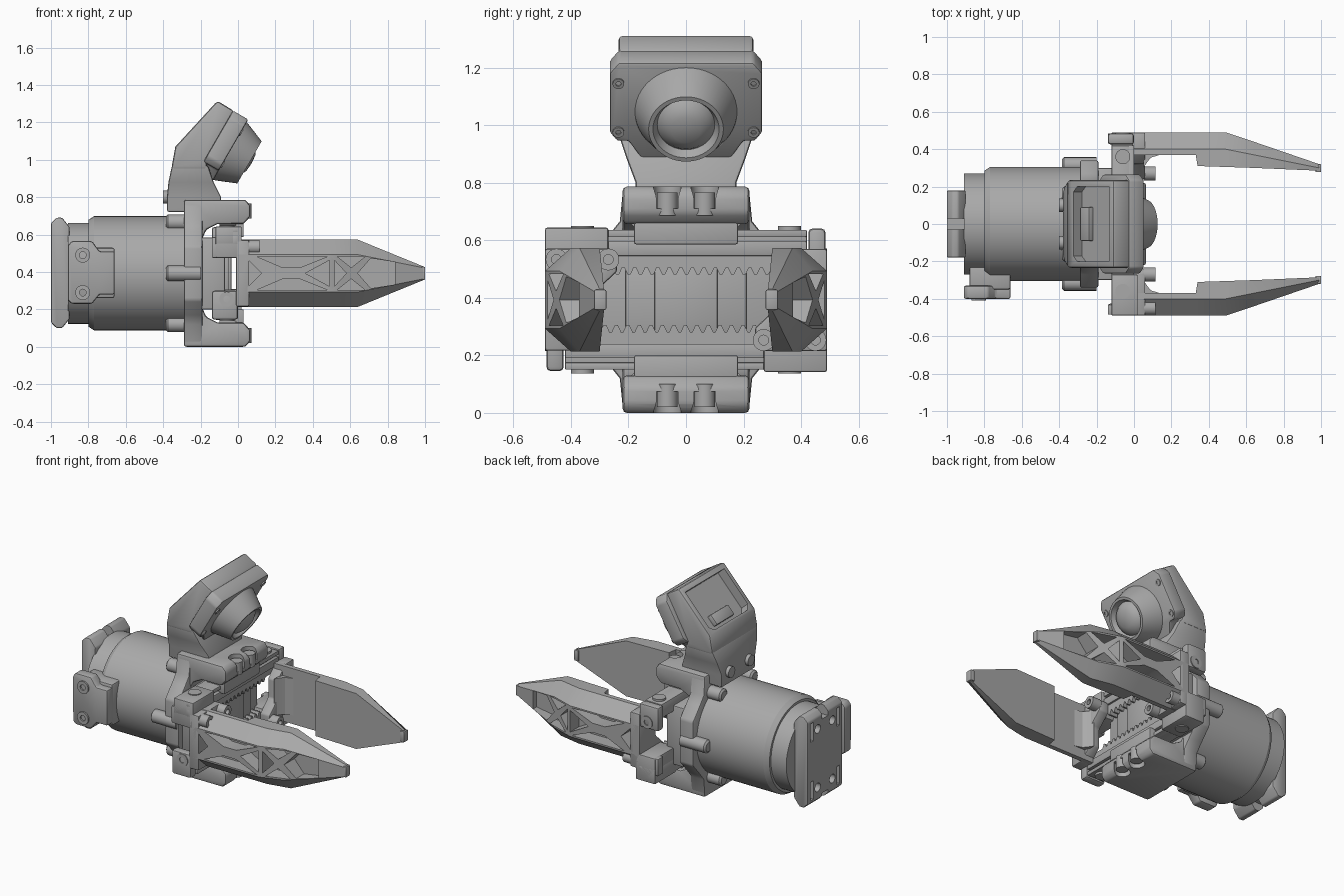
import bpy, bmesh, math
from mathutils import Matrix, Vector

if "Cube" in bpy.data.objects:
    bpy.data.objects.remove(bpy.data.objects["Cube"])

GREY = bpy.data.materials.new("machined grey")
GREY.use_nodes = True
GREY.diffuse_color = (0.4, 0.4, 0.4, 1)
GREY.node_tree.nodes["Principled BSDF"].inputs["Base Color"].default_value = (0.4, 0.4, 0.4, 1)


def frame(a, b, origin=(0, 0, 0)):
    """Drawing plane with axes a and b; depth runs along their cross product."""
    a, b = Vector(a).normalized(), Vector(b).normalized()
    m = Matrix((a, b, a.cross(b))).transposed().to_4x4()
    m.translation = origin
    return m


TOP = frame((1, 0, 0), (0, 1, 0))       # depth +z
SIDE = frame((1, 0, 0), (0, 0, 1))      # depth -y
FACE = frame((0, 1, 0), (0, 0, 1))      # depth +x
MID = 0.393
# half turn about the gripper axis
TURN = Matrix.Translation((0, 0, 2 * MID)) @ Matrix.Rotation(math.pi, 4, 'X')


def make(name, rings, fr=None, bevel=0):
    """Skin a list of equal closed rings and cap both ends."""
    bm = bmesh.new()
    fr = fr or Matrix()
    loops = [[bm.verts.new(fr @ Vector(p)) for p in ring] for ring in rings]
    n = len(loops[0])
    for lo, hi in zip(loops, loops[1:]):
        for i in range(n):
            j = (i + 1) % n
            bm.faces.new((lo[i], lo[j], hi[j], hi[i]))
    bm.faces.new(loops[0])
    bm.faces.new(loops[-1])
    bmesh.ops.remove_doubles(bm, verts=bm.verts, dist=1e-5)
    bmesh.ops.recalc_face_normals(bm, faces=bm.faces)
    me = bpy.data.meshes.new(name)
    bm.to_mesh(me)
    bm.free()
    me.materials.append(GREY)
    ob = bpy.data.objects.new(name, me)
    bpy.context.collection.objects.link(ob)
    if bevel:
        mod = ob.modifiers.new("edge", 'BEVEL')
        mod.width, mod.segments, mod.angle_limit = bevel, 2, 0.6
    return ob


def prism(name, pts, fr, c0, c1, bevel=0):
    return make(name, [[(a, b, c) for a, b in pts] for c in (c0, c1)], fr, bevel)


def box(name, x, y, z, bevel=0):
    return prism(name, [(x[0], y[0]), (x[1], y[0]), (x[1], y[1]), (x[0], y[1])], TOP, *z, bevel)


def lathe(name, profile, fr, at=(0, 0), seg=32):
    ang = [2 * math.pi * i / seg for i in range(seg)]
    rings = [[(at[0] + r * math.cos(t), at[1] + r * math.sin(t), c) for t in ang]
             for r, c in profile]
    return make(name, rings, fr)


def rod(name, fr, at, r, c0, c1, seg=32):
    return lathe(name, [(r, c0), (r, c1)], fr, at, seg)


def screw(name, fr, at, r, c0, c1):
    """Socket-head screw with a recessed drive."""
    s, d = r * 0.45, c1 - min(0.02, (c1 - c0) / 2)
    return lathe(name, [(r, c0), (r, c1), (s, c1), (s, d)], fr, at, 20)


def cut(ob, cutters):
    for c in cutters:
        mod = ob.modifiers.new("cut", 'BOOLEAN')
        mod.operation, mod.solver, mod.object = 'DIFFERENCE', 'EXACT', c
        c.hide_render = True
    bake(ob)
    for c in cutters:
        bpy.data.objects.remove(c)


def bake(ob):
    if ob.modifiers:
        dg = bpy.context.evaluated_depsgraph_get()
        dg.update()
        me = bpy.data.meshes.new_from_object(ob.evaluated_get(dg))
        ob.modifiers.clear()
        ob.data = me


def mirrored(half):
    return half + [(-a, b) for a, b in reversed(half)]


# Motor body, rear ring and clamp bosses
lathe("motor_body", [(0.285, -0.8), (0.305, -0.77), (0.305, -0.28)], FACE, (0, MID), 72)
rod("rear_ring", FACE, (0, MID), 0.27, -0.91, -0.78, 64)
for i in range(6):
    t = i * math.pi / 3
    at = (0.315 * math.cos(t), MID + 0.315 * math.sin(t))
    lathe("clamp_boss", [(0.03, -0.385), (0.042, -0.375), (0.042, -0.2)], FACE, at, 20)

# Rear mounting plate with ears, slots and bolt holes
rear = prism("rear_plate", [(-1, 0.13), (-0.97, 0.1), (-0.94, 0.1), (-0.9, 0.15),
                            (-0.9, 0.64), (-0.94, 0.69), (-0.97, 0.69), (-1, 0.66)],
             SIDE, -0.18, 0.18, 0.008)
holes = [box("notch_cutter", (-1.1, -0.85), (-0.03, 0.03), z) for z in ((0, 0.15), (0.63, 0.8))]
for s in (-1, 1):
    for z in (MID - 0.19, MID + 0.19):
        holes.append(rod("hole_cutter", FACE, (s * 0.075, z), 0.028, -1.1, -0.95, 20))
        holes.append(box("slot_cutter", (-1.1, -0.95), (s * 0.135 - 0.015, s * 0.135 + 0.015),
                         (z - 0.06, z + 0.06)))
cut(rear, holes)

# Connector box on the right flank
box("connector_base", (-0.88, -0.66), (-0.35, -0.2), (0.26, 0.53), 0.012)
prism("connector_cover", [(-0.91, 0.25), (-0.89, 0.23), (-0.78, 0.23), (-0.74, 0.28),
                          (-0.66, 0.28), (-0.66, 0.51), (-0.74, 0.51), (-0.78, 0.565),
                          (-0.89, 0.565), (-0.91, 0.54)], SIDE, 0.33, 0.4, 0.01)
for z in (0.29, 0.49):
    screw("connector_screw", SIDE, (-0.83, z), 0.04, 0.39, 0.41)

# C-shaped bracket and its flange
lower = [(-0.29, 0), (0.04, 0), (0.065, 0.03), (0.065, 0.09), (0.03, 0.13),
         (-0.11, 0.13), (-0.17, 0.16), (-0.2, 0.23)]
bracket = prism("c_bracket", lower + [(x, 2 * MID - z) for x, z in reversed(lower)],
                SIDE, -0.22, 0.22, 0.014)
cut(bracket, [rod("bore_cutter", TOP, (0.035, y), 0.048, *z)
              for y in (-0.065, 0.065) for z in ((-0.1, 0.075), (0.71, 0.9))])
flange = [(0.22, 0.02), (0.23, 0.12), (0.27, 0.17), (0.34, 0.25)]
flange += [(y, 2 * MID - z) for y, z in reversed(flange)]
prism("bracket_flange", mirrored(flange), FACE, -0.29, -0.19, 0.012)
box("drive_housing", (-0.2, -0.07), (-0.3, 0.3), (0.2, 0.585), 0.01)
box("drive_cover", (-0.08, -0.05), (-0.21, 0.21), (0.27, 0.52), 0.006)
box("drive_cover_centre", (-0.06, -0.035), (-0.11, 0.11), (0.27, 0.52), 0.006)

# Finger cross-sections: x, inner y, shoulder y, outer y, half height, outer half height
STATIONS = [(0.0, 0.37, 0.4, 0.49, 0.18, 0.1), (0.33, 0.37, 0.4, 0.49, 0.18, 0.1),
            (0.34, 0.31, 0.4, 0.49, 0.18, 0.1), (0.49, 0.305, 0.4, 0.49, 0.18, 0.1),
            (0.64, 0.3, 0.37, 0.44, 0.18, 0.1), (0.99, 0.285, 0.3, 0.32, 0.037, 0.03)]
# Lightening pockets: floor y, outline as x and height off the axis
POCKETS = [(0.4, [(0.04, 0.085), (0.125, 0), (0.04, -0.085)]),
           (0.4, [(0.1, 0.09), (0.48, 0.09), (0.33, 0.03), (0.24, 0.03)]),
           (0.4, [(0.1, -0.09), (0.48, -0.09), (0.33, -0.03), (0.24, -0.03)]),
           (0.4, [(0.49, 0.07), (0.36, 0), (0.49, -0.07)]),
           (0.36, [(0.515, 0.07), (0.58, 0), (0.515, -0.07)]),
           (0.36, [(0.53, 0.09), (0.68, 0.09), (0.605, 0.03)]),
           (0.36, [(0.53, -0.09), (0.68, -0.09), (0.605, -0.03)]),
           (0.335, [(0.64, 0), (0.71, 0.08), (0.84, 0.06), (0.84, -0.06), (0.71, -0.08)])]


def gripper_half(side):
    """One finger with its slide; drawn on the left, then turned for the right."""
    parts = []
    add = parts.append
    finger = make(side + "_finger", [
        [(x, yi, MID - h), (x, yi, MID + h), (x, ym, MID + h), (x, yo, MID + k),
         (x, yo, MID - k), (x, ym, MID - h)] for x, yi, ym, yo, h, k in STATIONS])
    cut(finger, [prism("pocket_cutter", [(x, MID + z) for x, z in pts], SIDE, -0.6, -floor)
                 for floor, pts in POCKETS])
    add(finger)
    add(box(side + "_finger_tip", (0.97, 1.0), (0.277, 0.32), (MID - 0.035, MID + 0.035), 0.005))
    add(prism(side + "_finger_base", [(0.49, 0.215), (0.26, 0.215), (0.24, 0.235), (0.24, 0.295),
                                      (0.32, 0.37), (0.32, 0.49), (0.4, 0.57), (0.49, 0.57)],
              FACE, -0.01, 0.06, 0.008))
    add(prism(side + "_finger_gusset", [(0.05, 0.3), (0.05, 0.4), (0.15, 0.4), (0.14, 0.37),
                                        (0.09, 0.355), (0.07, 0.33)], TOP, 0.27, 0.51))
    for y in (0.27, 0.45):
        add(screw(side + "_finger_screw", FACE, (y, 0.253), 0.038, 0.05, 0.115))
    # slide rail, grooves left between two lips
    add(box(side + "_rail", (-0.12, -0.02), (-0.42, 0.49), (0.15, 0.24), 0.006))
    for z in ((0.15, 0.175), (0.19, 0.24)):
        add(box(side + "_rail_lip", (-0.03, 0), (-0.42, 0.49), z, 0.004))
    # rack with teeth facing the axis
    teeth = [(-0.42, 0.235), (0.3, 0.235), (0.3, 0.28)]
    for i in range(15):
        y = 0.295 - i * 0.04
        teeth += [(y, 0.28), (y - 0.012, 0.305), (y - 0.022, 0.305), (y - 0.034, 0.28)]
    add(prism(side + "_rack", teeth + [(-0.42, 0.28)], FACE, -0.07, -0.012))
    add(box(side + "_slide_block", (-0.1, 0.03), (-0.18, 0.18), (0.1, 0.2), 0.006))
    # end stop and its screw
    add(box(side + "_end_stop", (-0.14, 0), (-0.485, -0.425), (0.145, 0.3), 0.015))
    add(screw(side + "_stop_screw", SIDE, (-0.06, 0.255), 0.04, 0.47, 0.49))
    add(box(side + "_slide_end", (-0.12, 0.02), (0.27, 0.49), (0.142, 0.31), 0.008))
    add(box(side + "_slide_lip", (-0.14, -0.1), (0.43, 0.485), (0.2, 0.31), 0.006))
    for y in (-0.36, 0.36):
        add(rod(side + "_rail_screw", TOP, (-0.06, y), 0.04, 0.137, 0.16, 24))
    # bracket bolts
    for y in (-0.065, 0.065):
        add(rod(side + "_bracket_bolt", TOP, (0.035, y), 0.036, 0.02, 0.1, 20))
        add(rod(side + "_flange_bolt", FACE, (y * 2.5, 0.105), 0.038, -0.1, -0.01, 20))
    return parts


gripper_half("left")
for ob in gripper_half("right"):
    ob.data.transform(TURN)

# Camera neck, shell and open back
make("camera_neck", [[(x0, -y, z), (x1, -y, z), (x1, y, z), (x0, y, z)] for x0, x1, y, z in (
    (-0.38, -0.09, 0.175, 0.72), (-0.38, -0.09, 0.175, 0.8),
    (-0.372, -0.13, 0.205, 0.88), (-0.353, -0.16, 0.235, 0.97))], bevel=0.012)
shell = prism("camera_shell", [(-0.357, 0.95), (-0.335, 1.07), (-0.11, 1.315), (-0.02, 1.26),
                               (-0.17, 0.985), (-0.16, 0.95)], SIDE, -0.235, 0.235, 0.015)
BACK = frame((0, 1, 0), (-0.225, 0, -0.245), (-0.222, 0, 1.192))
cut(shell, [prism("recess_cutter", mirrored([(0.2, -0.13), (0.2, 0.12), (0.17, 0.15)]),
                  BACK, -0.06, 0.1)])
prism("camera_plug", mirrored([(0.09, 0.06), (0.09, 0.13)]), BACK, -0.08, -0.03, 0.006)
for y in (-0.1, 0.1):
    rod("neck_screw", FACE, (y, 0.8), 0.035, -0.4, -0.3, 20)

# Camera face, lens and corner screws, tilted downwards
HEAD = frame((0, 1, 0), (0.5, 0, 0.866), (0.055, 0, 1.215))
prism("camera_face", mirrored([(0.235, 0), (0.265, -0.04), (0.265, -0.28), (0.24, -0.315),
                               (0.2, -0.315), (0.155, -0.385)]), HEAD, -0.095, 0, 0.01)
lathe("camera_lens", [(0.18, -0.01), (0.175, 0.01), (0.13, 0.12), (0.115, 0.12), (0.1, 0.09),
                      (0.085, 0.11), (0.05, 0.128), (0.0, 0.133)], HEAD, (0, -0.195), 48)
for y in (-0.235, 0.235):
    for v in (-0.08, -0.275):
        screw("camera_screw", HEAD, (y, v), 0.02, -0.01, 0.006)

# Bake edges and shade
for ob in bpy.context.collection.objects:
    if ob.type == 'MESH' and GREY.name in ob.data.materials:
        bake(ob)
        bpy.ops.object.select_all(action='DESELECT')
        ob.select_set(True)
        bpy.context.view_layer.objects.active = ob
        bpy.ops.object.shade_smooth_by_angle(angle=math.radians(32))
